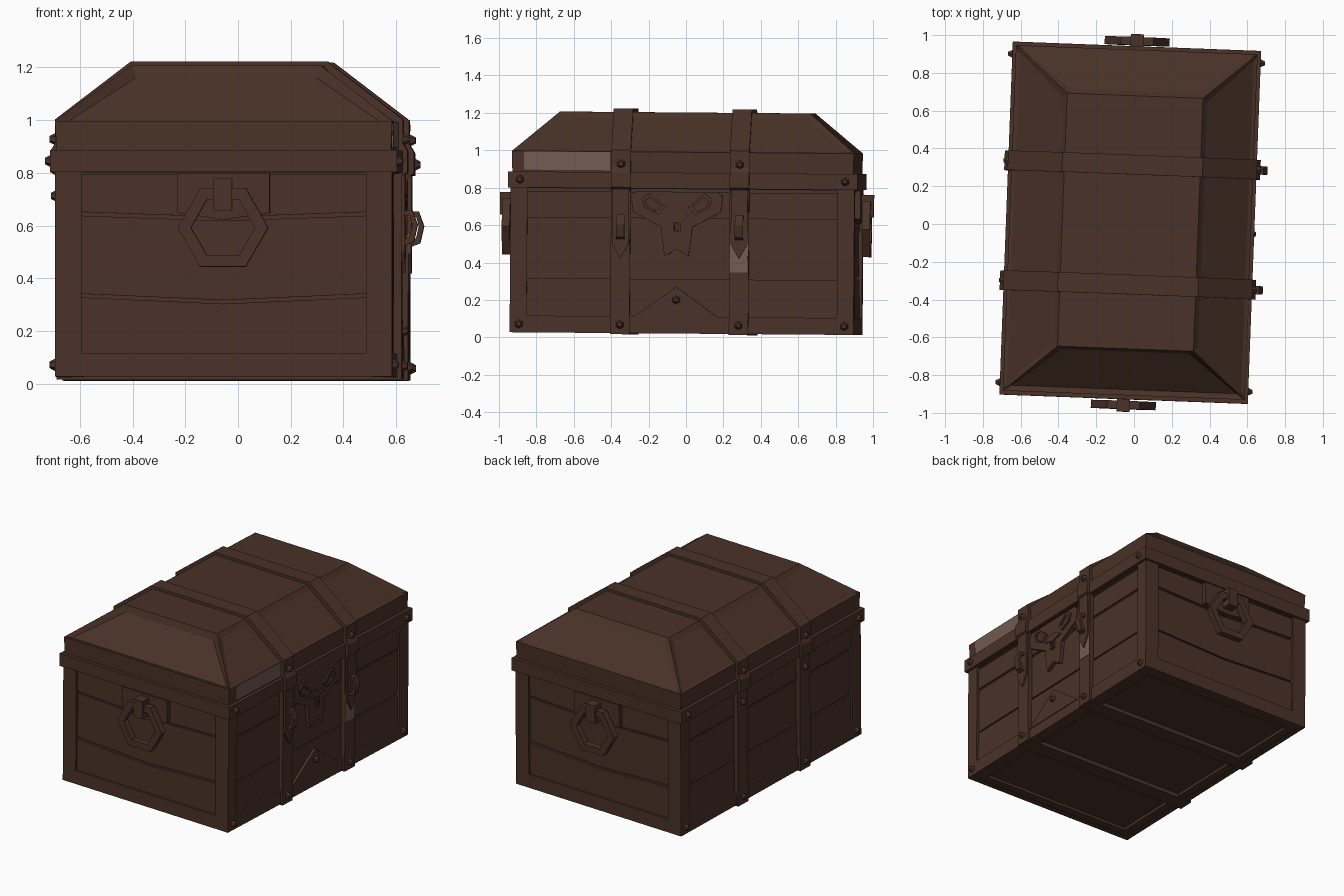
import bpy, bmesh, math
from mathutils import Matrix, Vector

if "Cube" in bpy.data.objects:
    bpy.data.objects.remove(bpy.data.objects["Cube"])

# The whole chest stands slightly askew
POSE = (Matrix.Translation((-0.02, 0, 0.01)) @ Matrix.Rotation(-0.038, 4, 'Z')
        @ Matrix.Rotation(-0.008, 4, 'X'))


def material(name, col):
    m = bpy.data.materials.new(name)
    m.diffuse_color = (*col, 1)
    m.use_nodes = True
    m.node_tree.nodes["Principled BSDF"].inputs["Base Color"].default_value = m.diffuse_color
    return m


WOOD = material("dark_wood", (0.068, 0.032, 0.021))
PALE = material("worn_wood", (0.17, 0.105, 0.085))


def finish(name, bm, mat=WOOD):
    bmesh.ops.recalc_face_normals(bm, faces=bm.faces)
    bm.transform(POSE)
    me = bpy.data.meshes.new(name)
    bm.to_mesh(me)
    bm.free()
    me.materials.append(mat)
    ob = bpy.data.objects.new(name, me)
    bpy.context.collection.objects.link(ob)
    return ob


def prism(name, pts, axis, a, b, inner=None, mat=WOOD):
    """Extrude a 2D outline along an axis from a to b; inner makes it a ring."""
    place = {'x': lambda u, v, d: (d, u, v), 'y': lambda u, v, d: (u, d, v),
             'z': lambda u, v, d: (u, v, d)}[axis]
    bm = bmesh.new()
    n = len(pts)

    def loop(outline, d):
        return [bm.verts.new(place(u, v, d)) for u, v in outline]

    def bridge(p, q):
        for i in range(n):
            j = (i + 1) % n
            bm.faces.new((p[i], p[j], q[j], q[i]))
    oa, ob = loop(pts, a), loop(pts, b)
    bridge(oa, ob)
    if inner:
        ia, ib = loop(inner, a), loop(inner, b)
        bridge(ia, ib)
        bridge(oa, ia)
        bridge(ob, ib)
    else:
        bm.faces.new(oa)
        bm.faces.new(ob)
    return finish(name, bm, mat)


def rect(u0, u1, v0, v1):
    return [(u0, v0), (u1, v0), (u1, v1), (u0, v1)]


def mirror_profile(half):
    return half + [(-u, v) for u, v in reversed(half)]


def hexagon(r, cz):
    return [(r * math.cos(k * math.pi / 3), cz + r * math.sin(k * math.pi / 3)) for k in range(6)]


def stud(pos, direction):
    bm = bmesh.new()
    rot = Vector(direction).to_track_quat('Z', 'Y').to_matrix().to_4x4()
    bmesh.ops.create_cone(bm, cap_ends=True, segments=6, radius1=0.027, radius2=0.012,
                          depth=0.03, matrix=Matrix.Translation(pos) @ rot)
    finish("stud", bm)


STRAPS = (-0.33, 0.305)

# Body core, bottom frame and rim
prism("body_core", rect(-.615, .615, -.89, .89), 'z', .03, .80)
prism("bottom_frame", rect(-.63, .63, -.91, .91), 'z', .012, .06, rect(-.55, .55, -.83, .83))
prism("rim", rect(-.658, .658, -.935, .935), 'z', .785, .87, rect(-.6, .6, -.87, .87))

# Side frames and planks on all four sides
edges = [(.08, 0), (.325, -.025), (.635, -.02), (.79, 0)]
for s in (-1, 1):
    prism("end_frame", rect(-.64, .64, .01, .79), 'y', s * .88, s * .92, rect(-.54, .54, .1, .782))
    prism("side_frame", rect(-.918, .918, .01, .79), 'x', s * .60, s * .64, rect(-.83, .83, .1, .782))
    for k in range(3):
        (z0, v0), (z1, v1) = edges[k], edges[k + 1]
        z1 -= .014
        prism("end_plank", [(-.56, z0), (0, z0 + v0), (.56, z0), (.56, z1), (0, z1 + v1), (-.56, z1)],
              'y', s * .88, s * (.906 - .004 * (k == 1)))
        prism("side_plank", rect(-.85, .85, z0 - .01, z1 - .01), 'x', s * .60, s * (.627 - .004 * (k == 1)))

# Hipped lid with inset slopes
bm = bmesh.new()
levels = [(.635, .912, .865), (.64, .915, .98), (.36, .67, 1.192)]
rings = [[bm.verts.new((sx * x, sy * y, z)) for sx, sy in ((-1, -1), (1, -1), (1, 1), (-1, 1))]
         for x, y, z in levels]
slopes = []
for k in range(2):
    for i in range(4):
        j = (i + 1) % 4
        f = bm.faces.new((rings[k][i], rings[k][j], rings[k + 1][j], rings[k + 1][i]))
        if k:
            slopes.append(f)
bm.faces.new(rings[0][::-1])
bm.faces.new(rings[2])
bm.normal_update()
bmesh.ops.inset_individual(bm, faces=[slopes[0]], thickness=.045, depth=-.025)
bmesh.ops.inset_individual(bm, faces=slopes[1:], thickness=.04, depth=-.008)
finish("lid", bm)

# Straps wrapping right round the chest
outer = mirror_profile([(.655, .004), (.655, .775), (.678, .79), (.678, .87), (.66, .9), (.66, .99), (.372, 1.21)])
inner = mirror_profile([(.625, .035), (.625, .775), (.63, .79), (.63, .87), (.63, .9), (.63, .97), (.355, 1.18)])
for y in STRAPS:
    prism("strap", outer, 'y', y - .052, y + .052, inner)

# Hasp plates and catches on the right side
for y in STRAPS:
    prism("hasp_plate", [(y - .045, .78), (y + .045, .78), (y + .045, .49), (y, .41), (y - .045, .49)],
          'x', .65, .668)
    prism("catch", [(.66, .645), (.695, .645), (.715, .59), (.7, .525), (.66, .51)], 'y', y - .022, y + .022,
          [(.666, .625), (.685, .625), (.695, .59), (.685, .545), (.666, .535)])

# Ring handles on both ends
for s in (-1, 1):
    prism("handle_plate", [(-.175, .78), (.175, .78), (.175, .63), (0, .605), (-.175, .63)],
          'y', s * .90, s * .934)
    prism("handle_ring", hexagon(.172, .575), 'y', s * .942, s * .985, hexagon(.122, .575))
    prism("handle_lug", rect(-.035, .035, .64, .76), 'y', s * .92, s * 1.0)

# Face-shaped lock plate, centred between the straps
c = -.03
half = [(0, .46), (.065, .425), (.085, .58), (.235, .66), (.245, .74), (.22, .768), (0, .768)]
plate = [(c + u, v) for u, v in half] + [(c - u, v) for u, v in half[-2:0:-1]]
prism("lock_plate", plate, 'x', .60, .648)
eye = [(.06, .685), (.10, .645), (.17, .68), (.19, .73), (.15, .76)]
for s in (-1, 1):
    mid = Vector((.135, .70))
    small = [mid + (Vector(p) - mid) * .65 for p in eye]
    prism("eye_rim", [(c + s * u, v) for u, v in eye], 'x', .64, .658, [(c + s * u, v) for u, v in small])
prism("keyhole_guard", rect(c - .02, c + .02, .555, .605), 'x', .64, .66, rect(c - .01, c + .01, .565, .595))
prism("brow_bar", [(c - .08, .63), (c, .61), (c + .08, .63), (c + .04, .66), (c - .04, .66)], 'x', .64, .655)

# Peaked plates at the foot of the right side
prism("foot_peak", [(c - .25, .08), (c + .25, .08), (c, .26)], 'x', .60, .645)

# Pale worn patches on the right side
prism("worn_lid_patch", rect(-.85, -.39, .88, .978), 'x', .62, .643, mat=PALE)
prism("worn_strap_patch", [(.255, .34), (.352, .34), (.352, .56), (.33, .49), (.305, .42), (.255, .56)],
      'x', .64, .658, mat=PALE)

# Studs
for s in (-1, 1):
    for y in (-.87, .87):
        stud((s * .648, y, .055), (s, 0, 0))
        stud((s * .665, y, .828), (s, 0, 0))
    for y in STRAPS:
        for z, x in ((.055, .662), (.915, .668)):
            stud((s * x, y, z), (s, 0, 0))
for y in STRAPS:
    stud((-.662, y, .70), (-1, 0, 0))
stud((.652, c, .19), (1, 0, 0))
